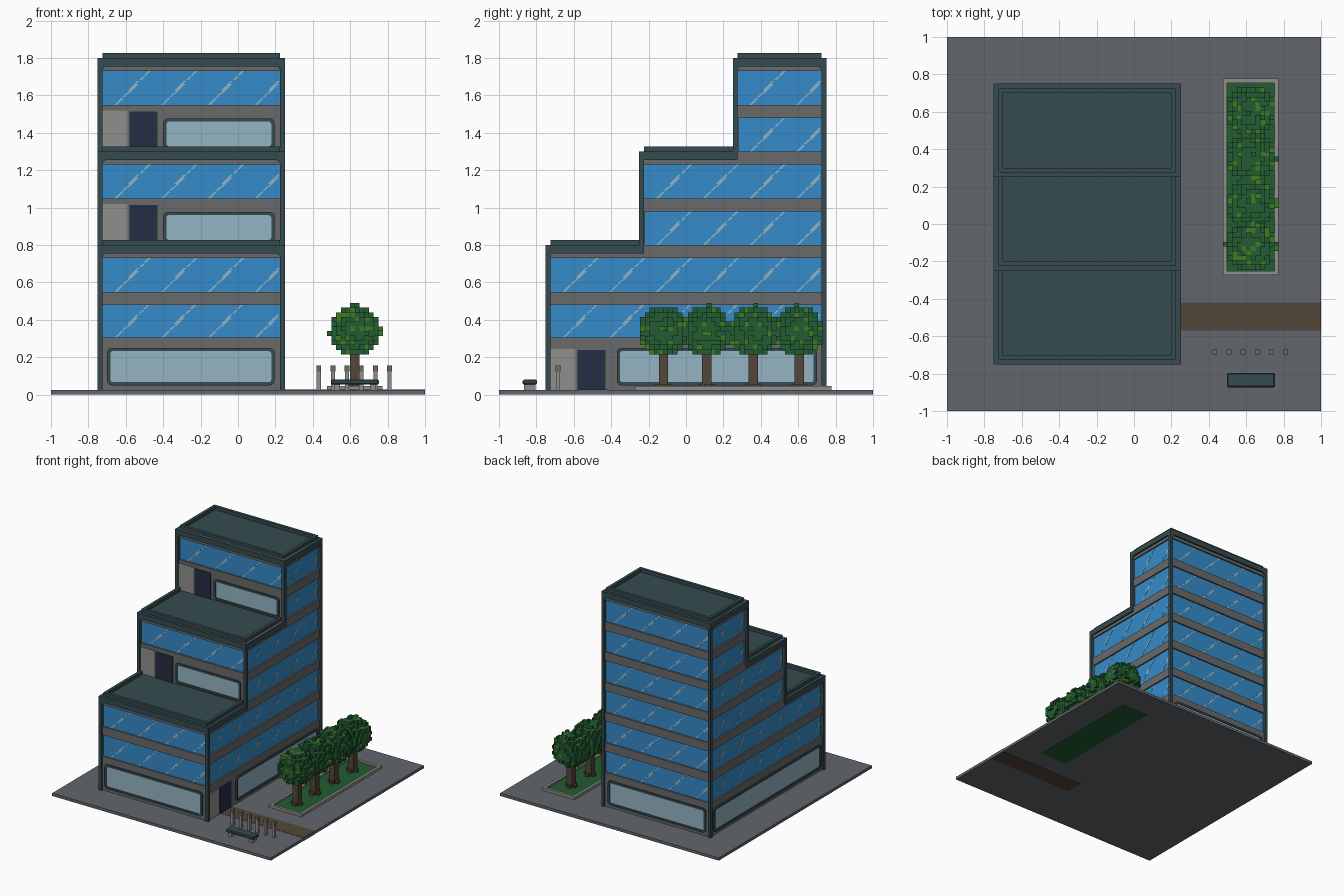
import bpy, bmesh, math, random
from mathutils import Vector

if "Cube" in bpy.data.objects:
    bpy.data.objects.remove(bpy.data.objects["Cube"])


def lin(c):
    c /= 255
    return c / 12.92 if c <= 0.04045 else ((c + 0.055) / 1.055) ** 2.4


def material(name, *rgb):
    m = bpy.data.materials.new(name)
    col = (*[lin(c) for c in rgb], 1)
    m.diffuse_color = col
    m.use_nodes = True
    bsdf = m.node_tree.nodes["Principled BSDF"]
    bsdf.inputs["Base Color"].default_value = col
    bsdf.inputs["Roughness"].default_value = 0.7
    return m


TEAL = material("dark teal trim", 54, 75, 80)
PAVING = material("paving grey", 98, 102, 107)
WALL = material("wall grey", 106, 106, 106)
STONE = material("light stone", 143, 143, 141)
BLUE = material("blue glass", 53, 139, 201)
PALE = material("pale glass", 148, 181, 196)
NAVY = material("navy door", 36, 46, 66)
GREEN = material("leaf green", 33, 92, 50)
LIME = material("bright leaf", 66, 122, 34)
BROWN = material("earth brown", 82, 70, 57)


def finish(name, bm, *mats):
    bmesh.ops.recalc_face_normals(bm, faces=bm.faces)
    me = bpy.data.meshes.new(name)
    bm.to_mesh(me)
    bm.free()
    for m in mats:
        me.materials.append(m)
    ob = bpy.data.objects.new(name, me)
    bpy.context.collection.objects.link(ob)
    return ob


def box(name, x0, x1, y0, y1, z0, z1, mat):
    bm = bmesh.new()
    bmesh.ops.create_cube(bm, size=1)
    for v in bm.verts:
        v.co = ((x0 + x1) / 2 + v.co.x * (x1 - x0),
                (y0 + y1) / 2 + v.co.y * (y1 - y0),
                (z0 + z1) / 2 + v.co.z * (z1 - z0))
    return finish(name, bm, mat)


class Facade:
    """A wall plane: u runs rightwards seen from outside, d is depth outwards."""
    def __init__(self, label, origin, u, n, length):
        self.label, self.length = label, length
        self.o, self.u, self.n = (Vector((*p, 0)) for p in (origin, u, n))

    def at(self, u, z, d):
        return self.o + self.u * u + self.n * d + Vector((0, 0, z))

    def prism(self, name, polys, d0, d1, mat):
        bm = bmesh.new()
        for pts in polys:
            a, b = ([bm.verts.new(self.at(u, z, d)) for u, z in pts] for d in (d0, d1))
            bm.faces.new(a)
            bm.faces.new(b)
            for i in range(len(a)):
                j = (i + 1) % len(a)
                bm.faces.new((a[i], a[j], b[j], b[i]))
        return finish(f"{self.label}_{name}", bm, mat)

    def panel(self, name, u0, u1, z0, z1, d0, d1, mat):
        return self.prism(name, [[(u0, z0), (u1, z0), (u1, z1), (u0, z1)]], d0, d1, mat)

    def window(self, u0, u1, z0, z1):
        # rounded frame ring with a pale pane set into it
        outer = rounded(u0, u1, z0, z1, 0.025)
        inner = rounded(u0 + .017, u1 - .017, z0 + .017, z1 - .017, 0.015)
        bm = bmesh.new()
        rings = [[bm.verts.new(self.at(u, z, d)) for u, z in pts]
                 for pts, d in ((outer, -.013), (outer, -.002), (inner, -.002), (inner, -.013))]
        for r in range(4):
            a, b = rings[r], rings[(r + 1) % 4]
            for i in range(len(a)):
                j = (i + 1) % len(a)
                bm.faces.new((a[i], a[j], b[j], b[i]))
        finish(f"{self.label}_window_frame", bm, TEAL)
        self.prism("window_pane", [inner], -.013, -.009, PALE)

    def door(self):
        z = self.base
        self.panel("stone_panel", .025, .16, z, z + .22, -.013, -.009, STONE)
        self.panel("door", .17, .32, z, z + .215, -.013, -.008, NAVY)


def rounded(u0, u1, z0, z1, r, n=4):
    pts = []
    for k, (cu, cz) in enumerate(((u1 - r, z1 - r), (u0 + r, z1 - r), (u0 + r, z0 + r), (u1 - r, z0 + r))):
        for i in range(n + 1):
            a = math.pi / 2 * (k + i / n)
            pts.append((cu + r * math.cos(a), cz + r * math.sin(a)))
    return pts


def glazing(f, rows):
    # dashed diagonal reflections on every blue glass row
    dashes = ((0, .2, 0), (.23, .34, 0), (.34, .62, .006), (.42, .7, -.006), (.73, .84, 0), (.87, 1, 0))
    polys = []
    for z0, z1 in rows:
        h = z1 - z0
        for k in range(int(f.length / .25) + 1):
            for t0, t1, off in dashes:
                a, b = (.09 + .25 * k + off + t * h for t in (t0, t1))
                if b + .012 < f.length - .025:
                    polys.append([(a, z0 + t0 * h), (a + .012, z0 + t0 * h),
                                  (b + .012, z0 + t1 * h), (b, z0 + t1 * h)])
    f.prism("reflections", polys, -.0255, -.0235, PALE)


# Ground: slab, path and planted bed
box("ground_slab", -1, 1, -1, 1, .002, .025, PAVING)
box("path", .2, 1, -.57, -.42, 0, .027, BROWN)
box("planter_soil", .497, .75, -.25, .755, 0, .034, GREEN)
for i, e in enumerate(((.475, .497, -.272, .777), (.75, .772, -.272, .777),
                       (.497, .75, -.272, -.25), (.497, .75, .755, .777))):
    box(f"planter_curb_{i}", *e, .02, .047, STONE)

# Building: three stepped tiers
X0, X1, YB = -.75, .25, .75
TIERS = ((-.75, .025, .8), (-.25, .8, 1.3), (.25, 1.3, 1.8))
for t, (y0, z0, z1) in enumerate(TIERS):
    depth = YB - y0
    box(f"tier_{t}_glass_core", X0 + .025, X1 - .025, y0 + .025, YB - .025, z0, z1 - .002, BLUE)
    # corner posts
    for x in (X0, X1 - .025):
        for y in (y0, YB - .025):
            box(f"tier_{t}_post", x, x + .025, y, y + .025, z0, z1, TEAL)
    # roof slab with raised rim
    ye = TIERS[t + 1][0] + .025 if t < 2 else YB
    box(f"tier_{t}_roof", X0, X1, y0, ye, z1 - .045, z1, TEAL)
    a, b, c = X0 + .025, X1 - .025, y0 + .025
    d = ye - .025
    rims = [(a, a + .025, c, d), (b - .025, b, c, d), (a, b, c, c + .025)]
    if t == 2:
        rims.append((a, b, d - .025, d))
    for e in rims:
        box(f"tier_{t}_roof_rim", *e, z1, z1 + .027, TEAL)

    front = Facade(f"tier_{t}_front", (X0, y0), (1, 0), (0, -1), X1 - X0)
    right = Facade(f"tier_{t}_right", (X1, y0), (0, 1), (1, 0), depth)
    back = Facade(f"tier_{t}_back", (X1, YB), (-1, 0), (0, 1), X1 - X0)
    left = Facade(f"tier_{t}_left", (X0, YB), (0, -1), (-1, 0), depth)
    for f in (front, right, back, left):
        f.base = z0
        # spandrel bands: the first storey is solid where it holds doors or windows
        if t == 0:
            bands, rows = [(.025, .305), (.48, .55), (.73, .8)], [(.305, .48), (.55, .73)]
        elif f is front:
            bands, rows = [(z0, z0 + .25), (z1 - .07, z1)], [(z0 + .25, z1 - .07)]
        else:
            bands = [(z0 + .18, z0 + .25), (z1 - .07, z1)]
            rows = [(z0, z0 + .18), (z0 + .25, z1 - .07)]
        for p, q in bands:
            f.panel("band", .013, f.length - .013, p, q, -.03, -.013, WALL)
        glazing(f, rows)
        # corner gussets under the roof edge
        if t == 2 or f is front:
            L, zt = f.length, z1 - .045
            f.prism("gussets", [[(.025, zt), (.025, zt - .02), (.032, zt - .007), (.045, zt)],
                                [(L - .025, zt), (L - .045, zt), (L - .032, zt - .007), (L - .025, zt - .02)]],
                    -.013, -.001, TEAL)
    if t == 0:
        front.window(.05, .945, .05, .25)
        back.window(.055, .95, .05, .25)
        left.window(.05, 1.45, .05, .25)
        right.window(.38, 1.45, .05, .25)
        right.door()
    else:
        front.window(.35, .945, z0 + .01, z0 + .177)
        front.door()

# Trees: block-built crowns over square trunks
STEP = .025
DIRS = [Vector(v) for v in ((1, 0, 0), (-1, 0, 0), (0, 1, 0), (0, -1, 0), (0, 0, 1), (0, 0, -1))]


def crown(name, cx, cy, cz, rng):
    span = range(-6, 6)
    cells = {(i, j, k) for i in span for j in span for k in span
             if math.dist((i + .5, j + .5, k + .5), (0, 0, 0)) < 5.3 + rng.uniform(-.55, .35)}
    bm = bmesh.new()
    for c in sorted(cells):
        tint = int(rng.random() < .13)
        mid = Vector(c) + Vector((.5, .5, .5))
        for n in DIRS:
            if tuple(int(a + b) for a, b in zip(c, n)) in cells:
                continue
            s = Vector((n.y, n.z, n.x))
            w = n.cross(s)
            quad = [mid + (n + s * p + w * q) * .5 for p, q in ((-1, -1), (1, -1), (1, 1), (-1, 1))]
            face = bm.faces.new([bm.verts.new(v * STEP + Vector((cx, cy, cz))) for v in quad])
            face.material_index = tint
            face.normal_update()
    me = bpy.data.meshes.new(name)
    bm.to_mesh(me)
    bm.free()
    me.materials.append(GREEN)
    me.materials.append(LIME)
    bpy.context.collection.objects.link(bpy.data.objects.new(name, me))


rng = random.Random(4)
for i, y in enumerate((-.12, .11, .36, .605)):
    x = .625
    box(f"tree_{i}_trunk", x - .025, x + .025, y - .025, y + .025, .03, .23, BROWN)
    box(f"tree_{i}_root_x", x - .045, x + .045, y - .015, y + .015, .03, .055, BROWN)
    box(f"tree_{i}_root_y", x - .015, x + .015, y - .045, y + .045, .03, .055, BROWN)
    crown(f"tree_{i}_crown", x, y, .34, rng)

# Bollards
for i in range(6):
    x, y = .432 + .0757 * i, -.685
    box(f"bollard_{i}", x - .011, x + .011, y - .011, y + .011, .025, .125, STONE)
    box(f"bollard_{i}_cap", x - .013, x + .013, y - .013, y + .013, .125, .155, WALL)

# Bench
seat = box("bench_seat", .497, .753, -.873, -.797, .055, .08, TEAL)
bevel = seat.modifiers.new("soft_edges", "BEVEL")
bevel.width, bevel.segments = .006, 1
for x in (.515, .705):
    box("bench_leg", x, x + .03, -.865, -.805, .025, .056, STONE)
